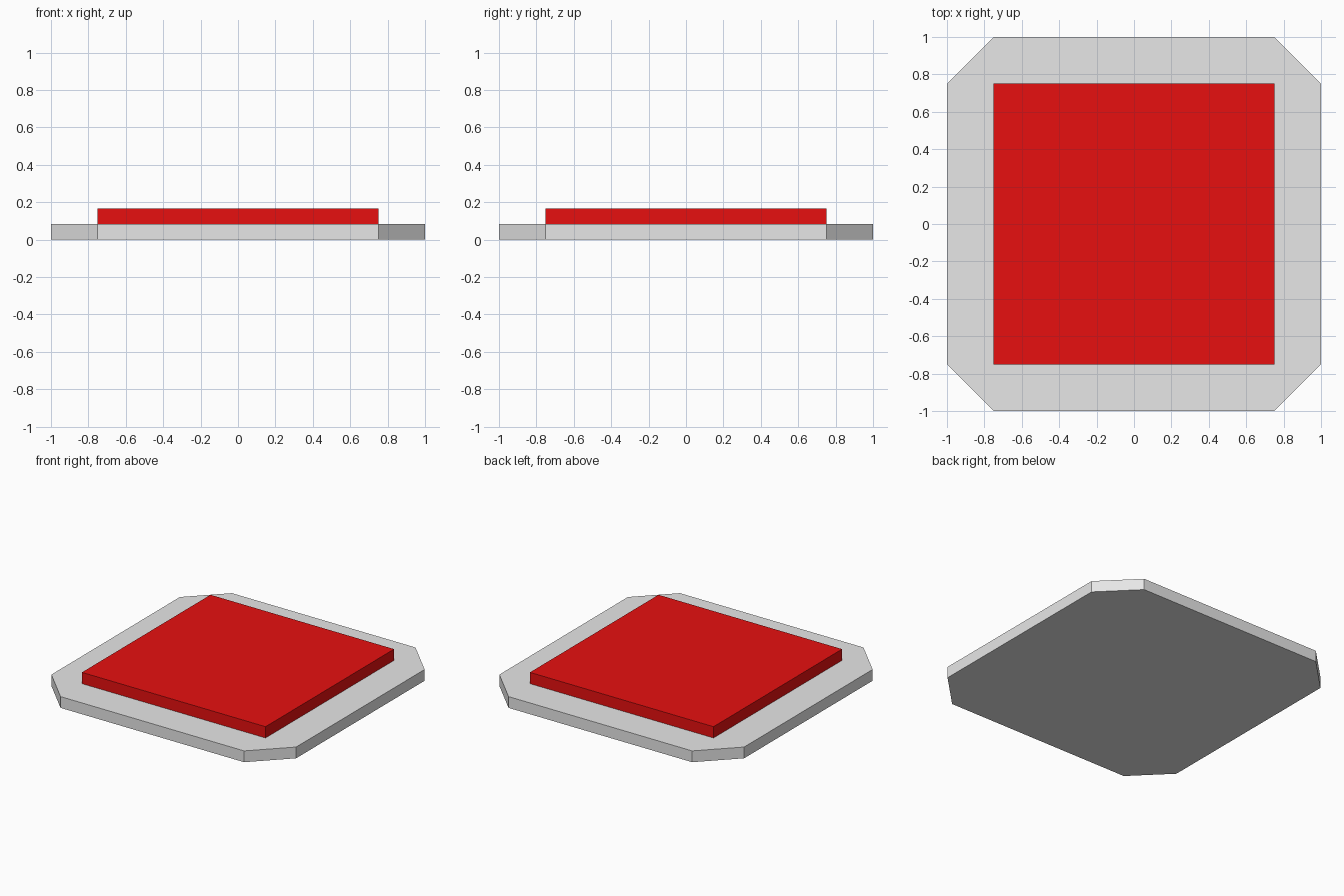
import bpy, bmesh

if "Cube" in bpy.data.objects:
    bpy.data.objects.remove(bpy.data.objects["Cube"])


def material(name, color):
    m = bpy.data.materials.new(name)
    m.diffuse_color = (*color, 1)
    m.use_nodes = True
    m.node_tree.nodes["Principled BSDF"].inputs["Base Color"].default_value = m.diffuse_color
    return m


def slab(name, outline, z0, z1, mat):
    """Extrude a flat outline from z0 up to z1."""
    bm = bmesh.new()
    face = bm.faces.new([bm.verts.new((x, y, z0)) for x, y in outline])
    top = bmesh.ops.extrude_face_region(bm, geom=[face])["geom"]
    bmesh.ops.translate(bm, vec=(0, 0, z1 - z0),
                        verts=[v for v in top if isinstance(v, bmesh.types.BMVert)])
    bmesh.ops.recalc_face_normals(bm, faces=bm.faces)
    mesh = bpy.data.meshes.new(name)
    bm.to_mesh(mesh)
    bm.free()
    mesh.materials.append(mat)
    obj = bpy.data.objects.new(name, mesh)
    bpy.context.collection.objects.link(obj)
    return obj


grey = material("light grey", (0.8, 0.8, 0.8))
red = material("red", (0.8, 0.005, 0.005))

H, C, T = 1.0, 0.75, 1 / 12  # half width, corner cut start, slab thickness

# Base plate: square with cut corners
octagon = [(C, -H), (H, -C), (H, C), (C, H), (-C, H), (-H, C), (-H, -C), (-C, -H)]
slab("base_plate", octagon, 0, T, grey)

# Raised square pad on the base
square = [(C, -C), (C, C), (-C, C), (-C, -C)]
slab("raised_pad", square, T, 2 * T, red)
